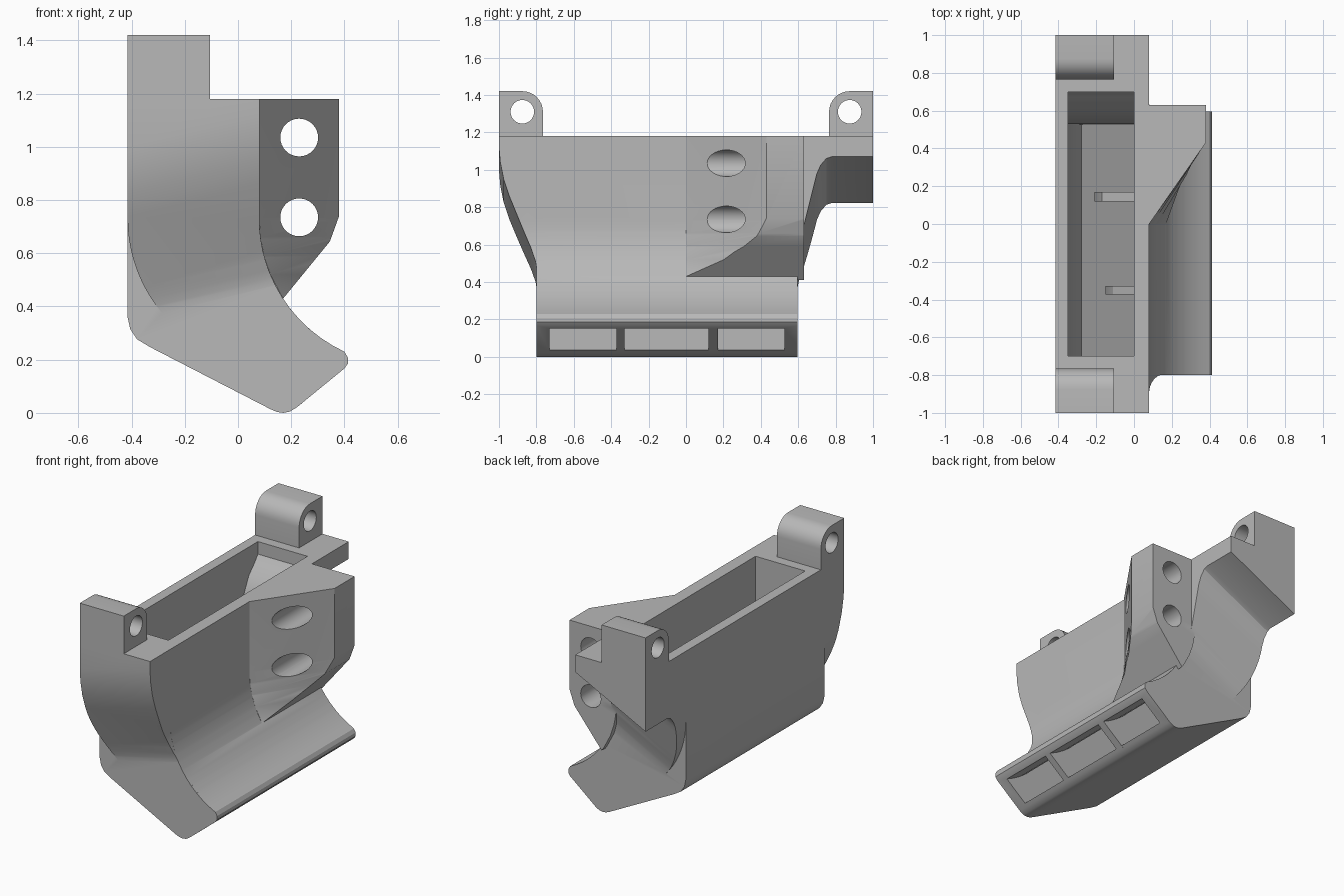
import bpy, bmesh, math
from mathutils import Vector

cube = bpy.data.objects.get("Cube")
if cube:
    bpy.data.objects.remove(cube, do_unlink=True)

grey = bpy.data.materials.new("plain grey")
grey.use_nodes = True
GREY = (0.48, 0.48, 0.48, 1)
grey.diffuse_color = GREY
grey.node_tree.nodes["Principled BSDF"].inputs["Base Color"].default_value = GREY

CX, CZ = 0.63, 0.73  # centre of the chute's bend


def finish(name, bm):
    bmesh.ops.recalc_face_normals(bm, faces=bm.faces)
    me = bpy.data.meshes.new(name)
    bm.to_mesh(me)
    bm.free()
    me.materials.append(grey)
    ob = bpy.data.objects.new(name, me)
    bpy.context.collection.objects.link(ob)
    return ob


def prism(name, pts, axis, a, b, shear=0):
    """Extrude a (side, z) outline along x or y; shear raises z with x."""
    bm = bmesh.new()

    def place(p, t):
        return (t, p[0], p[1] + shear * t) if axis == "x" else (p[0], t, p[1])
    rings = [[bm.verts.new(place(p, t)) for p in pts] for t in (a, b)]
    bm.faces.new(rings[0])
    bm.faces.new(rings[1])
    for i in range(len(pts)):
        j = (i + 1) % len(pts)
        bm.faces.new((rings[0][i], rings[0][j], rings[1][j], rings[1][i]))
    return finish(name, bm)


def cylinder(axis, centre, r, depth):
    ring = [(centre[0] + r * math.cos(i * math.tau / 32),
             centre[1] + r * math.sin(i * math.tau / 32)) for i in range(32)]
    return prism("hole_cutter", ring, axis, *depth)


def boolean(ob, other, op):
    mod = ob.modifiers.new(op, "BOOLEAN")
    mod.operation, mod.object, mod.solver = op, other, "EXACT"
    dg = bpy.context.evaluated_depsgraph_get()
    me = bpy.data.meshes.new_from_object(ob.evaluated_get(dg))
    ob.modifiers.clear()
    ob.data = me
    bpy.data.objects.remove(other, do_unlink=True)


def arc_x(z, r=0.55):
    return CX - math.sqrt(r * r - min(0, z - CZ) ** 2)


def bend(z_end, r=0.55, shift=0, n=12):
    """Points down the bend, from its straight top to z_end."""
    a = math.asin((CZ - z_end) / r)
    return [(CX + shift - r * math.cos(a * i / n), CZ - r * math.sin(a * i / n))
            for i in range(n + 1)]


# Main body with the curved lower lip
lower = [(-0.415, 1.18), (-0.415, 0.36), (-0.405, 0.315), (-0.38, 0.277), (-0.33, 0.247),
         (0.12, 0.015), (0.145, 0.004), (0.17, 0), (0.195, 0.005), (0.22, 0.02),
         (0.4, 0.167), (0.413, 0.185), (0.413, 0.208), (0.4, 0.23)]
body = prism("chute_body", lower + bend(0.23)[::-1][1:] + [(0.08, 1.18)], "y", -0.8, 0.595)

# Longer upper section, tapered at both ends
upper = prism("upper_section",
              [(-0.415, 1.18)] + bend(0.31, shift=-0.495) + bend(0.31)[::-1] + [(0.08, 1.18)],
              "y", -1, 1)
back_cut = prism("back_cutter", [
    (1.1, 1.03), (0.78, 1.03), (0.75, 1.02), (0.72, 0.985), (0.7, 0.94), (0.685, 0.88),
    (0.63, 0.66), (0.605, 0.57), (0.588, 0.45), (0.588, -0.4), (1.1, -0.4)],
    "x", -0.6, 0.6, 0.5)
front_cut = prism("front_cutter", [
    (-1.1, 1.12), (-1, 1.1), (-0.993, 1.02), (-0.975, 0.93), (-0.945, 0.84), (-0.83, 0.56),
    (-0.805, 0.48), (-0.79, 0.38), (-0.79, -0.4), (-1.1, -0.4)],
    "x", -0.6, 0.6, 0.25)
boolean(upper, back_cut, "DIFFERENCE")
boolean(upper, front_cut, "DIFFERENCE")
boolean(body, upper, "UNION")

# Side bracket: twisted front face that follows the bend, sloping underside
bm = bmesh.new()
levels = [1.18, CZ, 0.66, 0.59, 0.52, 0.43, 0.4]
rings = []
for z in levels:
    x = arc_x(z)
    rings.append([bm.verts.new((px, py, z)) for px, py in
                  ((x - 0.03, 0), (x, 0), (0.38, 0.43), (0.38, 0.63), (x - 0.03, 0.63))])
bm.faces.new(rings[0])
bm.faces.new(rings[-1])
for up, dn in zip(rings, rings[1:]):
    for i in range(5):
        j = (i + 1) % 5
        bm.faces.new((up[i], up[j], dn[j], dn[i]))
bmesh.ops.triangulate(bm, faces=[f for f in bm.faces if len(f.verts) == 4])
# underside slope, then a small facet that rounds its outer edge
for co, no in (((0.17, 0, 0.43), (0.77, 0, -0.63)), ((0.38, 0, 0.74), (0.94, 0, -0.34))):
    cut = bmesh.ops.bisect_plane(bm, geom=bm.verts[:] + bm.edges[:] + bm.faces[:],
                                 plane_co=Vector(co), plane_no=Vector(no), clear_outer=True)
    edges = [e for e in cut["geom_cut"] if isinstance(e, bmesh.types.BMEdge)]
    bmesh.ops.holes_fill(bm, edges=edges, sides=0)
boolean(body, finish("bracket", bm), "UNION")
for z in (1.035, 0.735):
    boolean(body, cylinder("y", (0.23, z), 0.071, (-0.2, 0.8)), "DIFFERENCE")

# Hinge lugs at both ends
for s in (-1, 1):
    corner = [(s * (0.875 - 0.11 * math.sin(i * math.pi / 16)),
               1.31 + 0.11 * math.cos(i * math.pi / 16)) for i in range(9)]
    lug = prism("lug", [(s, 1.15), (s, 1.42)] + corner + [(s * 0.765, 1.15)], "x", -0.415, -0.105)
    boolean(lug, cylinder("x", (s * 0.875, 1.31), 0.063, (-0.6, 0.1)), "DIFFERENCE")
    boolean(body, lug, "UNION")

# Hollow channel from the open top to the slots under the lip
channel = prism("channel_cutter",
                [(-0.35, 1.3)] + bend(0.36, 0.98) + [(0.24, 0.036), (0.3, -0.035), (0.43, 0.08)]
                + bend(0.15, 0.63)[::-1] + [(0, 1.3)], "y", -1, 1)
limits = prism("channel_limits", [
    (-0.7, 1.4), (0.7, 1.4), (0.7, 1.1), (0.67, 1.06), (0.61, 1.0), (0.56, 0.9), (0.53, 0.75),
    (0.525, -0.2), (-0.73, -0.2), (-0.73, 0.3), (-0.7, 0.6)], "x", -0.6, 0.6)
boolean(channel, limits, "INTERSECT")
boolean(body, channel, "DIFFERENCE")

# Dividers between the slots
for y, w, left in ((-0.35, 0.022, -0.15), (0.145, 0.025, -0.21)):
    rib = prism("divider", [(left, 0.5), (left + 0.02, 0.22), (0.23, 0.028), (0.385, 0.155)]
                + bend(0.18, 0.61)[::-1] + [(left + 0.04, 0.62)], "y", y - w, y + w)
    boolean(body, rib, "UNION")

bpy.ops.object.select_all(action="DESELECT")
bpy.context.view_layer.objects.active = body
body.select_set(True)
bpy.ops.object.shade_smooth_by_angle(angle=math.radians(28))
